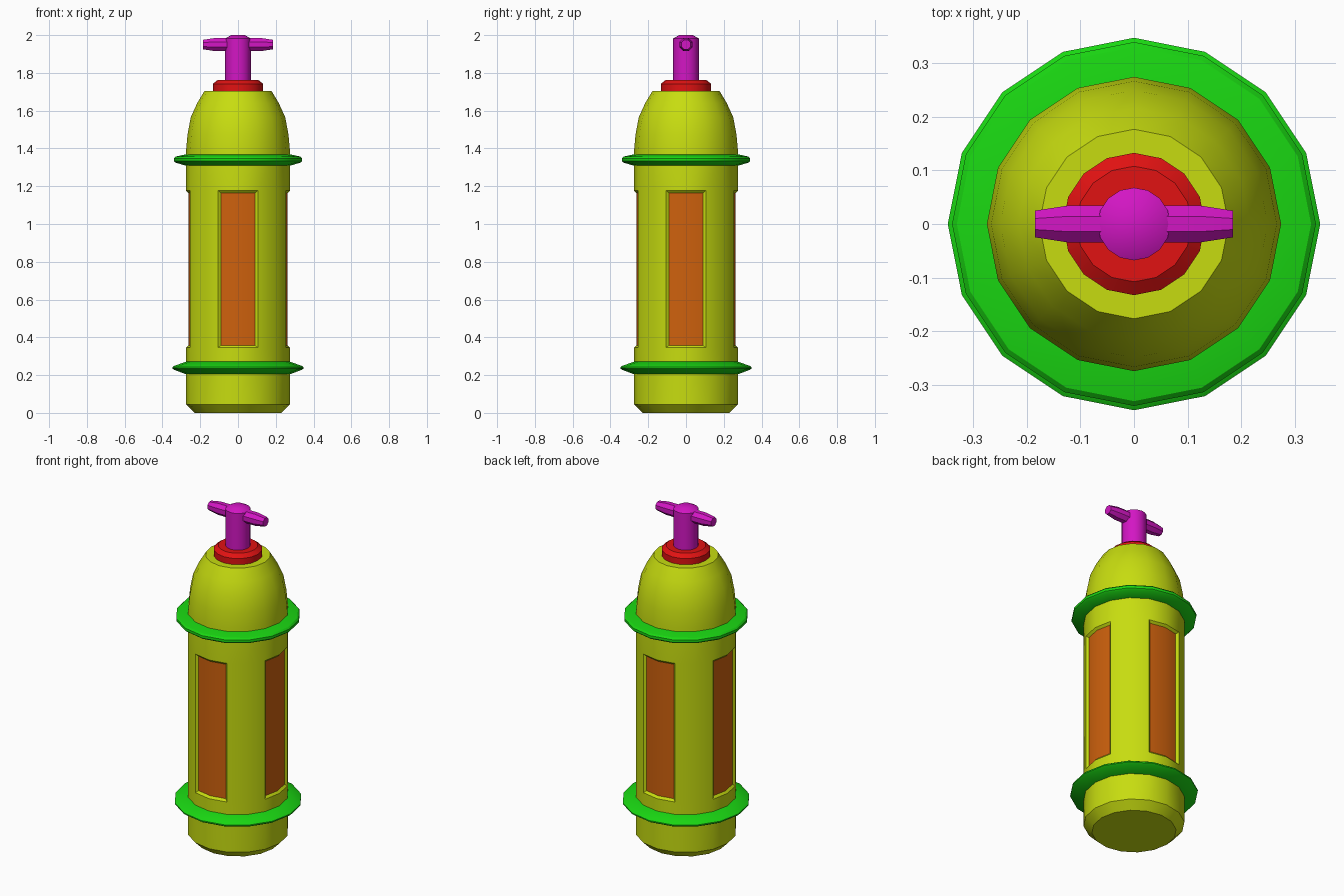
import bpy, bmesh, math
from mathutils import Matrix

if "Cube" in bpy.data.objects:
    bpy.data.objects.remove(bpy.data.objects["Cube"])

SIDES = 16


def material(name, color):
    m = bpy.data.materials.new(name)
    m.diffuse_color = (*color, 1)
    m.use_nodes = True
    m.node_tree.nodes["Principled BSDF"].inputs["Base Color"].default_value = m.diffuse_color
    return m


YELLOW = material("yellow", (0.57, 0.72, 0.005))
ORANGE = material("orange", (0.62, 0.12, 0.004))
GREEN = material("green", (0.01, 0.68, 0.006))
RED = material("red", (0.75, 0.006, 0.006))
MAGENTA = material("magenta", (0.65, 0.008, 0.55))


def lathe(profile, sides=SIDES, phase=0.0):
    """Capped solid of revolution about z from (radius, z) points."""
    bm = bmesh.new()
    rings = []
    for r, z in profile:
        angles = [phase + 2 * math.pi * i / sides for i in range(sides)]
        rings.append([bm.verts.new((r * math.cos(a), r * math.sin(a), z)) for a in angles])
    for low, high in zip(rings, rings[1:]):
        for i in range(sides):
            j = (i + 1) % sides
            bm.faces.new((low[i], low[j], high[j], high[i]))
    bm.faces.new(rings[0][::-1])
    bm.faces.new(rings[-1])
    bm.normal_update()
    return bm


def finish(name, bm, *mats):
    bmesh.ops.recalc_face_normals(bm, faces=bm.faces)
    me = bpy.data.meshes.new(name)
    bm.to_mesh(me)
    bm.free()
    for m in mats:
        me.materials.append(m)
    me.shade_smooth()
    me.set_sharp_from_angle(angle=math.radians(30))
    ob = bpy.data.objects.new(name, me)
    bpy.context.collection.objects.link(ob)
    return ob


# Canister body with four recessed panels, each two facets wide
P0, P1 = 0.345, 1.177
body = lathe([(0.23, 0), (0.275, 0.045), (0.275, P0), (0.275, P1), (0.275, 1.39),
              (0.267, 1.475), (0.25, 1.565), (0.216, 1.64), (0.177, 1.705)])
panels = []
for f in body.faces:
    c = f.calc_center_median()
    turn = math.degrees(math.atan2(c.y, c.x)) % 90
    if P0 < c.z < P1 and len(f.verts) == 4 and (turn < 22.5 or turn > 67.5):
        if abs(f.normal.z) < 0.01 and abs(c.z - (P0 + P1) / 2) < 0.01:
            panels.append(f)
bmesh.ops.inset_region(body, faces=panels, thickness=0.013, depth=-0.012,
                       use_even_offset=True, use_boundary=True)
for f in panels:
    f.material_index = 1
finish("canister_body", body, YELLOW, ORANGE)

# Guard rings
finish("lower_ring", lathe([(0.26, 0.199), (0.338, 0.228), (0.348, 0.235),
                            (0.348, 0.242), (0.338, 0.249), (0.26, 0.276)]), GREEN)
finish("upper_ring", lathe([(0.26, 1.304), (0.331, 1.325), (0.34, 1.333),
                            (0.34, 1.348), (0.331, 1.357), (0.26, 1.372)]), GREEN)

# Collar and valve stem
finish("collar", lathe([(0.133, 1.70), (0.133, 1.742), (0.108, 1.762)]), RED)
finish("valve_stem", lathe([(0.068, 1.75), (0.068, 1.982), (0.036, 2.0)]), MAGENTA)

# Handle arms, tapered towards the tips
arms = lathe([(0.027, -0.185), (0.037, -0.125), (0.037, 0.125), (0.027, 0.185)],
             8, math.pi / 8)
bmesh.ops.transform(arms, verts=arms.verts,
                    matrix=Matrix.Translation((0, 0, 1.95)) @ Matrix.Rotation(math.pi / 2, 4, 'Y'))
finish("valve_handle", arms, MAGENTA)
